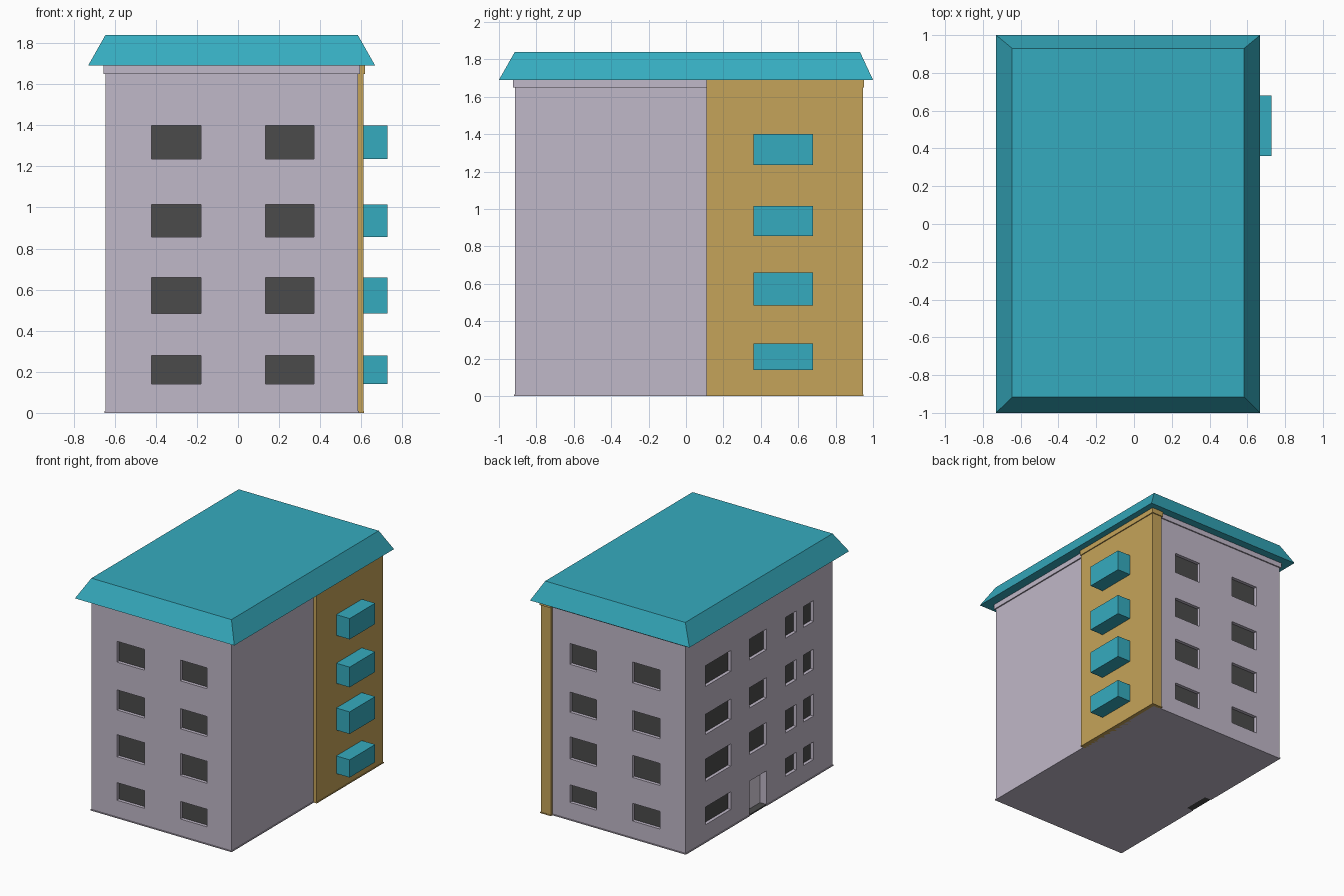
import bpy, bmesh

if "Cube" in bpy.data.objects:
    bpy.data.objects.remove(bpy.data.objects["Cube"])


def material(name, rgb):
    m = bpy.data.materials.new(name)
    m.diffuse_color = (*rgb, 1)
    m.use_nodes = True
    m.node_tree.nodes["Principled BSDF"].inputs["Base Color"].default_value = m.diffuse_color
    return m


LILAC = material("lilac_wall", (0.53, 0.48, 0.58))
OCHRE = material("ochre_panel", (0.56, 0.37, 0.10))
TEAL = material("teal", (0.036, 0.41, 0.52))
DARK = material("dark_glass", (0.07, 0.07, 0.07))
PALE = material("pale_door", (0.70, 0.64, 0.74))


def boxes(name, spans, mat=None):
    """One object from a list of (x0, x1, y0, y1, z0, z1) boxes."""
    bm = bmesh.new()
    for s in spans:
        vs = bmesh.ops.create_cube(bm, size=1)["verts"]
        for v in vs:
            for a in range(3):
                v.co[a] = s[2 * a] if v.co[a] < 0 else s[2 * a + 1]
    me = bpy.data.meshes.new(name)
    bm.to_mesh(me)
    bm.free()
    ob = bpy.data.objects.new(name, me)
    bpy.context.collection.objects.link(ob)
    if mat:
        me.materials.append(mat)
    return ob


X0, X1, Y0, Y1 = -0.645, 0.583, -0.915, 0.925   # wall planes
EAVE, TOP = 1.69, 1.84
DEPTH, DOOR_DEPTH, T = 0.03, 0.06, 0.004
ROWS = [(0.14, 0.28), (0.485, 0.66), (0.855, 1.015), (1.235, 1.40)]
END_COLS = [(-0.42, -0.18), (0.135, 0.37)]
SIDE_COLS = [(0.36, 0.68), (-0.085, 0.125), (-0.46, -0.325), (-0.676, -0.55)]
DOOR = SIDE_COLS[1]

# window recesses and panes on front, back and left walls
cuts, panes = [], []
for i, (z0, z1) in enumerate(ROWS):
    for a, b in END_COLS:
        cuts += [(a, b, Y0 - 0.1, Y0 + DEPTH, z0, z1), (a, b, Y1 - DEPTH, Y1 + 0.1, z0, z1)]
        panes += [(a, b, Y0 + DEPTH - T, Y0 + DEPTH, z0, z1),
                  (a, b, Y1 - DEPTH, Y1 - DEPTH + T, z0, z1)]
    for c in SIDE_COLS:
        if c == DOOR and i == 0:
            continue
        cuts.append((X0 - 0.1, X0 + DEPTH, *c, z0, z1))
        panes.append((X0 + DEPTH - T, X0 + DEPTH, *c, z0, z1))
cuts.append((X0 - 0.1, X0 + DOOR_DEPTH, *DOOR, -0.1, 0.275))

# main block with recesses cut
walls = boxes("walls", [(X0, X1, Y0, Y1, 0, EAVE)], LILAC)
cutter = boxes("recess_cutter", cuts)
cutter.hide_render = True
mod = walls.modifiers.new("recesses", "BOOLEAN")
mod.operation, mod.solver, mod.object = "DIFFERENCE", "EXACT", cutter
bpy.context.view_layer.objects.active = walls
bpy.ops.object.modifier_apply(modifier=mod.name)
bpy.data.objects.remove(cutter)

boxes("window_panes", panes, DARK)
boxes("door", [(X0 + DOOR_DEPTH - T, X0 + DOOR_DEPTH, *DOOR, 0, 0.275)], PALE)
boxes("door_step", [(X0, X0 + DOOR_DEPTH - T, *DOOR, 0, 0.01)], DARK)

# ochre panel wrapping the back right corner, with its own trim
PX, PY, PS = 0.61, 0.945, 0.11
boxes("corner_panel", [(0.523, PX, PS, PY, 0, EAVE)], OCHRE)
boxes("panel_trim", [(0.518, PX + 0.008, PS, PY + 0.008, 1.65, EAVE),
                     (0.520, PX + 0.004, PS, PY + 0.004, 0, 0.008)], OCHRE)

# cornice and base strip around the lilac walls
boxes("cornice", [(X0 - 0.01, X1 + 0.01, Y0 - 0.01, Y1 + 0.01, 1.65, EAVE)], LILAC)
e = 0.005
boxes("base_strip", [(X0 - e, X1 + e, Y0 - e, Y0, 0, 0.008),
                     (X0 - e, X1, Y1, Y1 + e, 0, 0.008),
                     (X1, X1 + e, Y0, PS, 0, 0.008),
                     (X0 - e, X0, Y0, DOOR[0], 0, 0.008),
                     (X0 - e, X0, DOOR[1], Y1, 0, 0.008)], LILAC)

# balconies on the panel
boxes("balconies", [(PX - 0.01, 0.727, 0.36, 0.68, z0, z1) for z0, z1 in ROWS], TEAL)

# roof: flat top with sloping skirts
roof = boxes("roof", [(-0.73, 0.668, -1, 1, EAVE, TOP)], TEAL)
for v in roof.data.vertices:
    if v.co.z > 1.8:
        v.co.x = X0 if v.co.x < 0 else X1
        v.co.y = Y0 if v.co.y < 0 else 0.93
